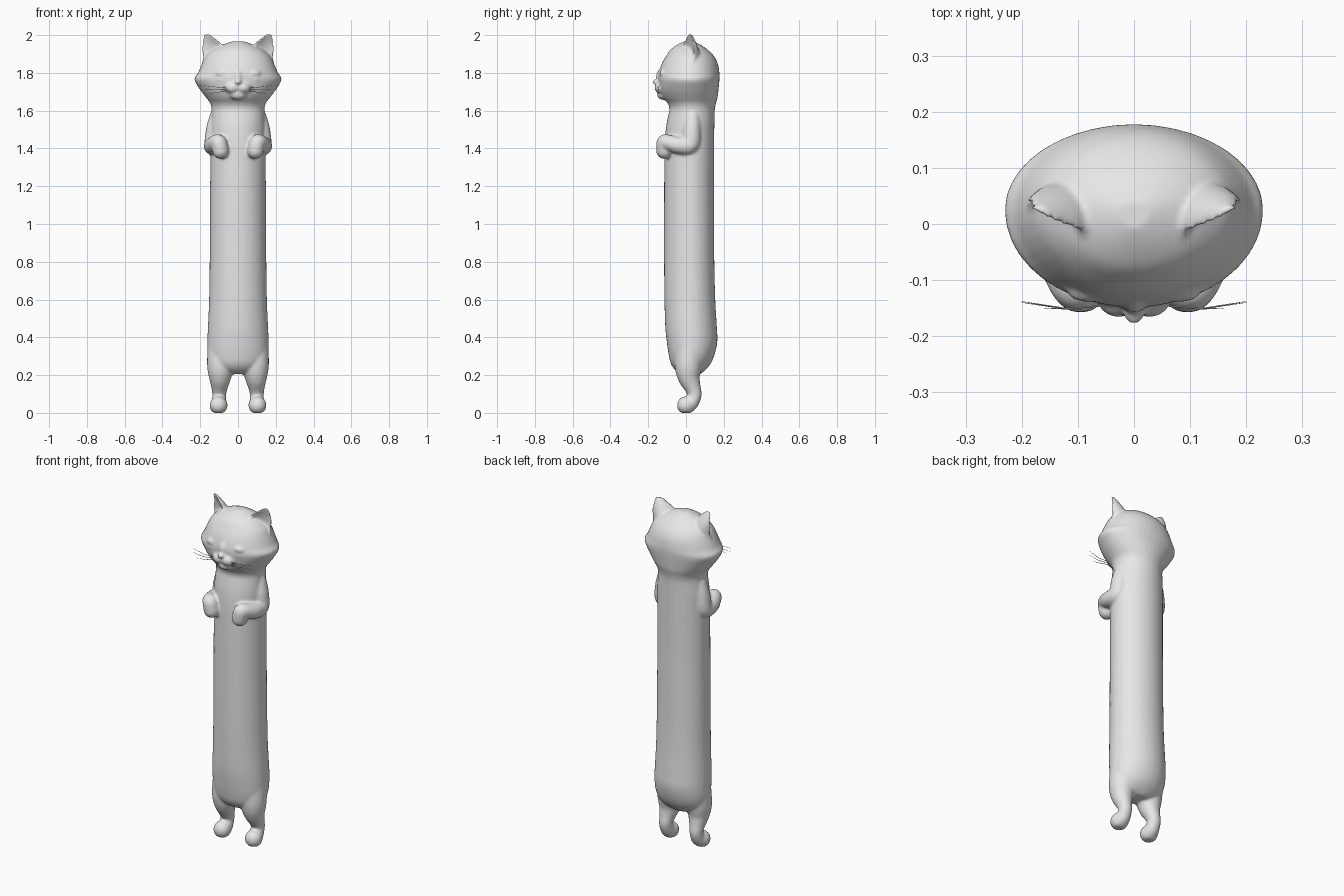
import bpy, bmesh, math
from mathutils import Vector, Matrix

cube = bpy.data.objects.get("Cube")
if cube:
    bpy.data.objects.remove(cube, do_unlink=True)

grey = bpy.data.materials.new("plain grey")
grey.use_nodes = True
grey.diffuse_color = (0.8, 0.8, 0.8, 1)
grey.node_tree.nodes["Principled BSDF"].inputs["Base Color"].default_value = grey.diffuse_color

bm = bmesh.new()


def loft(rings):
    """Skin closed rings of points and cap both ends."""
    loops = [[bm.verts.new(p) for p in ring] for ring in rings]
    n = len(loops[0])
    for a, b in zip(loops, loops[1:]):
        for i in range(n):
            j = (i + 1) % n
            bm.faces.new((a[i], a[j], b[j], b[i]))
    bm.faces.new(loops[0][::-1])
    bm.faces.new(loops[-1])


def smooth_rows(rows, steps=5):
    """Pass a smooth curve through rows of numbers."""
    rows = [Vector(r) for r in rows]
    padded = [rows[0]] + rows + [rows[-1]]
    out = []
    for a, b, c, d in zip(padded, padded[1:], padded[2:], padded[3:]):
        for s in range(steps):
            t = s / steps
            out.append(b + (c - a) * (t / 2) + (a - b * 2.5 + c * 2 - d / 2) * t ** 2
                       + ((b - c) * 1.5 + (d - a) / 2) * t ** 3)
    return out + [rows[-1]]


def blob(center, size):
    """Ellipsoid with the given half sizes."""
    m = Matrix.Translation(center) @ Matrix.Diagonal((*size, 1))
    bmesh.ops.create_icosphere(bm, subdivisions=3, radius=1, matrix=m)


def limb(path, side):
    """Rounded limb: closely spaced balls along a path of x, y, z, radius."""
    for x, y, z, r in smooth_rows(path, 6):
        made = bmesh.ops.create_icosphere(bm, subdivisions=3, radius=r,
                                          matrix=Matrix.Translation((side * x, y, z)))
        for v in made["verts"]:
            v.co.z = max(v.co.z, 0)  # flat soles


# Long torso and head: height, half width, front, back
profile = [
    (0.205, .05, -.02), (0.225, .11, -.055), (0.26, .145, -.08), (0.31, .16, -.092),
    (0.38, .162, -.102), (0.46, .159, -.11), (0.6, .153, -.114), (0.8, .15, -.116),
    (1.1, .148, -.116), (1.3, .147, -.115), (1.42, .147, -.113), (1.51, .146, -.106),
    (1.57, .142, -.095), (1.61, .14, -.088), (1.64, .148, -.098), (1.67, .17, -.122),
    (1.71, .2, -.14), (1.765, .231, -.148), (1.8, .212, -.145), (1.85, .19, -.128),
    (1.89, .168, -.105), (1.925, .128, -.08), (1.95, .08, -.045), (1.967, .03, -.01)]
backs = [.075, .1, .13, .152, .166, .163, .155, .15, .148, .148, .149, .15, .151, .153,
         .159, .167, .172, .177, .177, .168, .147, .112, .075, .04]
rows = [(z, w, f, b) for (z, w, f), b in zip(profile, backs)]


def body_ring(row, n=40):
    z, w, front, back = row
    mid = 0.025
    ring = []
    for i in range(n):
        a = 2 * math.pi * i / n
        depth = back - mid if math.sin(a) > 0 else mid - front
        ring.append((w * math.cos(a), mid + depth * math.sin(a), z))
    return ring


loft([body_ring(r) for r in smooth_rows(rows)])


# Ears: hollow-fronted crescents, x, y, z, half width, thickness
def ear(side):
    levels = [(.136, .0, 1.85, .064, .085), (.138, .004, 1.91, .064, .07),
              (.142, .008, 1.95, .058, .048), (.158, .012, 1.985, .034, .028),
              (.17, .014, 2.006, .016, .016)]
    along, behind = Vector((.87, .5, 0)), Vector((-.5, .87, 0))
    rings = []
    for x, y, z, w, t in smooth_rows(levels, 3):
        ring = []
        for i in range(24):
            a = 2 * math.pi * i / 24
            dent = t if math.sin(a) > 0 else -.3 * t
            p = Vector((x, y, z)) + along * w * math.cos(a) + behind * dent * math.sin(a)
            # the lower half of the ring bends inward to hollow the ear
            ring.append((side * p.x, p.y, p.z))
        rings.append(ring)
    loft(rings)


arm = [(.11, .035, 1.57, .04), (.12, .03, 1.5, .05), (.13, .02, 1.42, .05),
       (.133, -.04, 1.417, .046), (.118, -.09, 1.43, .042), (.102, -.113, 1.43, .043),
       (.092, -.114, 1.388, .044)]
leg = [(.085, .02, .34, .078), (.092, .012, .25, .072), (.095, .015, .19, .058),
       (.098, .035, .135, .043), (.1, .046, .095, .037), (.1, .028, .055, .04),
       (.103, .0, .04, .048)]

for side in (-1, 1):
    ear(side)
    limb(arm, side)
    limb(leg, side)
    blob((side * .08, -.12, 1.797), (.04, .02, .02))     # closed eyelid
    blob((side * .08, -.122, 1.765), (.036, .015, .012))  # lower lid
    blob((side * .027, -.125, 1.722), (.042, .042, .034))  # muzzle half
blob((0, -.155, 1.752), (.02, .024, .014))  # nose
blob((0, -.12, 1.685), (.045, .034, .028))  # chin
blob((0, -.125, 1.78), (.028, .034, .045))  # nose bridge

bmesh.ops.recalc_face_normals(bm, faces=bm.faces)
mesh = bpy.data.meshes.new("cat_body")
bm.to_mesh(mesh)
bm.free()
mesh.materials.append(grey)
body = bpy.data.objects.new("cat_body", mesh)
bpy.context.collection.objects.link(body)

# Fuse all parts into one soft skin
fuse = body.modifiers.new("fuse", "REMESH")
fuse.mode = "VOXEL"
fuse.voxel_size = 0.007
fuse.use_smooth_shade = True
soften = body.modifiers.new("soften", "SMOOTH")
soften.factor = 0.5
soften.iterations = 5

# Whiskers
tips = [(.2, -.138, 1.735), (.2, -.14, 1.712), (.16, -.15, 1.69)]
for side, name in ((1, "left"), (-1, "right")):
    curve = bpy.data.curves.new(name + "_whiskers", "CURVE")
    curve.dimensions = "3D"
    curve.bevel_depth = 0.0014
    curve.bevel_resolution = 1
    curve.use_fill_caps = True
    for k, (x, y, z) in enumerate(tips):
        line = curve.splines.new("POLY")
        line.points.add(2)
        root = (.05, -.145, 1.722 - .008 * k)
        bend = (.12, -.151, (root[2] + z) / 2 - .003)
        for p, (px, py, pz) in zip(line.points, (root, bend, (x, y, z))):
            p.co = (side * px, py, pz, 1)
        line.points[2].radius = 0.3
    curve.materials.append(grey)
    bpy.context.collection.objects.link(bpy.data.objects.new(name + "_whiskers", curve))
